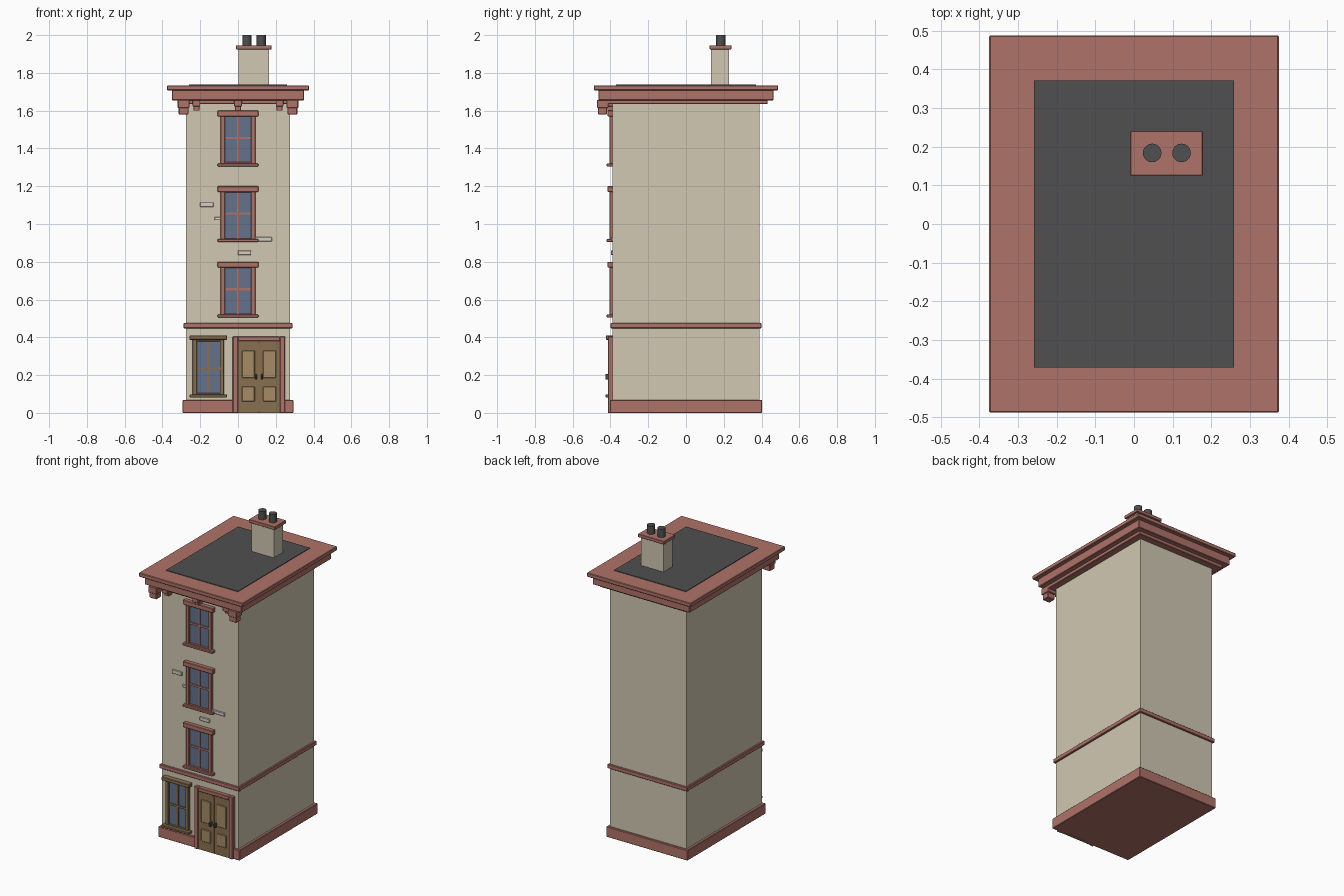
import bpy, bmesh
from mathutils import Matrix

if "Cube" in bpy.data.objects:
    bpy.data.objects.remove(bpy.data.objects["Cube"])


def material(name, rgb):
    m = bpy.data.materials.new(name)
    m.diffuse_color = (*rgb, 1)
    m.use_nodes = True
    m.node_tree.nodes["Principled BSDF"].inputs["Base Color"].default_value = m.diffuse_color
    return m


WALL = material("wall", (0.64, 0.58, 0.45))
BRICK = material("brick", (0.66, 0.62, 0.52))
RED = material("red_trim", (0.43, 0.17, 0.14))
DARK = material("dark", (0.08, 0.08, 0.08))
GLASS = material("glass", (0.13, 0.17, 0.26))
WOOD = material("wood", (0.25, 0.16, 0.08))
PANEL = material("panel", (0.38, 0.26, 0.13))


def finish(name, bm, mat, bevel=0):
    me = bpy.data.meshes.new(name)
    bm.to_mesh(me)
    bm.free()
    me.materials.append(mat)
    ob = bpy.data.objects.new(name, me)
    bpy.context.collection.objects.link(ob)
    if bevel:
        mod = ob.modifiers.new("bevel", 'BEVEL')
        mod.width = bevel
        mod.segments = 1
    return ob


def boxes(name, mat, spans, bevel=0):
    """One object from boxes given as (x0, x1, y0, y1, z0, z1)."""
    bm = bmesh.new()
    for x0, x1, y0, y1, z0, z1 in spans:
        m = Matrix.Translation(((x0 + x1) / 2, (y0 + y1) / 2, (z0 + z1) / 2))
        m = m @ Matrix.Diagonal((x1 - x0, y1 - y0, z1 - z0, 1))
        bmesh.ops.create_cube(bm, size=1, matrix=m)
    return finish(name, bm, mat, bevel)


def slab(name, mat, hx, hy, z0, z1, bevel=0):
    return boxes(name, mat, [(-hx, hx, -hy, hy, z0, z1)], bevel)


def frame(x0, x1, z0, z1, t, y0, y1):
    """Four bars around an opening."""
    return [(x0, x0 + t, y0, y1, z0, z1), (x1 - t, x1, y0, y1, z0, z1),
            (x0 + t, x1 - t, y0, y1, z1 - t, z1), (x0 + t, x1 - t, y0, y1, z0, z0 + t)]


F = -0.389  # front wall plane
IN = F + 0.01  # how far trim is sunk into the wall

# Main walls, plinth, string course
slab("walls", WALL, 0.276, 0.389, 0.03, 1.66)
slab("plinth", RED, 0.293, 0.403, 0, 0.068, 0.003)
slab("string_course", RED, 0.288, 0.4, 0.448, 0.475, 0.003)

# Stepped cornice and flat roof
slab("cornice_lower", RED, 0.318, 0.432, 1.635, 1.66, 0.003)
slab("cornice_middle", RED, 0.35, 0.463, 1.655, 1.71, 0.003)
slab("cornice_top", RED, 0.375, 0.488, 1.708, 1.734, 0.003)
slab("roof_deck", DARK, 0.259, 0.371, 1.72, 1.738)

# Brackets under the front cornice
for s, side in ((-1, "left"), (1, "right")):
    c = s * 0.288
    boxes(f"corner_bracket_{side}", RED, [
        (c - 0.031, c + 0.031, -0.472, -0.41, 1.615, 1.657),
        (c - 0.026, c + 0.026, -0.466, -0.418, 1.58, 1.617)], 0.003)
for i, c in enumerate((-0.22, 0, 0.22)):
    boxes(f"small_bracket_{i}", RED, [
        (c - 0.02, c + 0.02, -0.445, IN, 1.622, 1.657),
        (c - 0.016, c + 0.016, -0.425, IN, 1.6, 1.624)], 0.002)

# Chimney with cap and two pots
boxes("chimney", WALL, [(0.003, 0.165, 0.133, 0.227, 1.72, 1.93)])
boxes("chimney_cap", RED, [(-0.01, 0.178, 0.125, 0.241, 1.925, 1.946)], 0.002)
for i, x in enumerate((0.047, 0.123)):
    bm = bmesh.new()
    bmesh.ops.create_cone(bm, cap_ends=True, segments=24, radius1=0.024, radius2=0.024,
                          depth=0.062, matrix=Matrix.Translation((x, 0.184, 1.969)))
    for f in bm.faces:
        f.smooth = len(f.verts) == 4
    finish(f"chimney_pot_{i}", bm, DARK)


def window(name, mat, c, z0, z1, hw, bar_z, head, head_y, sill_y):
    """Framed window with head, sill, glazing bars and glass."""
    t = 0.022
    h = hw + 0.016
    boxes(name + "_frame", mat, frame(c - hw, c + hw, z0, z1 - 0.01, t, -0.405, IN), 0.002)
    boxes(name + "_head", mat, [(c - h, c + h, head_y, IN, z1 - head, z1)], 0.003)
    boxes(name + "_sill", mat, [(c - h, c + h, sill_y, IN, z0, z0 + 0.016)], 0.003)
    boxes(name + "_bars", mat, [
        (c - 0.006, c + 0.006, -0.401, IN, z0 + t, z1 - t),
        (c - hw + t, c + hw - t, -0.402, IN, bar_z - 0.006, bar_z + 0.006)])
    boxes(name + "_glass", GLASS, [(c - hw + 0.01, c + hw - 0.01, -0.395, IN, z0 + 0.01, z1 - 0.02)])


for i in range(3):
    z = 0.505 + 0.4 * i
    window(f"upper_window_{i}", RED, 0, z, z + 0.295, 0.092, z + 0.15, 0.03, -0.415, -0.42)
window("ground_window", WOOD, -0.157, 0.082, 0.41, 0.083, 0.235, 0.023, -0.424, -0.427)

# Double door with surround
boxes("door_surround", RED, [
    (-0.028, 0, -0.414, IN, 0, 0.405), (0.222, 0.25, -0.414, IN, 0, 0.405),
    (0, 0.222, -0.414, IN, 0.38, 0.405)], 0.003)
boxes("door_leaves", WOOD, [(0, 0.109, -0.407, IN, 0, 0.38), (0.113, 0.222, -0.407, IN, 0, 0.38)])
boxes("door_center_strip", WOOD, [(0.105, 0.117, -0.412, IN, 0.005, 0.375)])
for i, c in enumerate((0.055, 0.167)):
    boxes(f"door_panels_{i}", PANEL, [
        (c - 0.034, c + 0.034, -0.412, -0.4, 0.185, 0.33),
        (c - 0.034, c + 0.034, -0.412, -0.4, 0.06, 0.14)], 0.003)
for i, x in enumerate((0.095, 0.127)):
    boxes(f"door_handle_{i}", DARK, [(x - 0.005, x + 0.005, -0.427, -0.4, 0.178, 0.205)], 0.002)

# Loose bricks showing on the facade
for i, (x0, x1, z0, z1) in enumerate((
        (-0.2, -0.13, 1.09, 1.115), (-0.125, -0.09, 1.02, 1.037),
        (0.09, 0.18, 0.908, 0.93), (0, 0.07, 0.836, 0.86))):
    boxes(f"facade_brick_{i}", BRICK, [(x0, x1, -0.397, IN, z0, z1)], 0.002)
